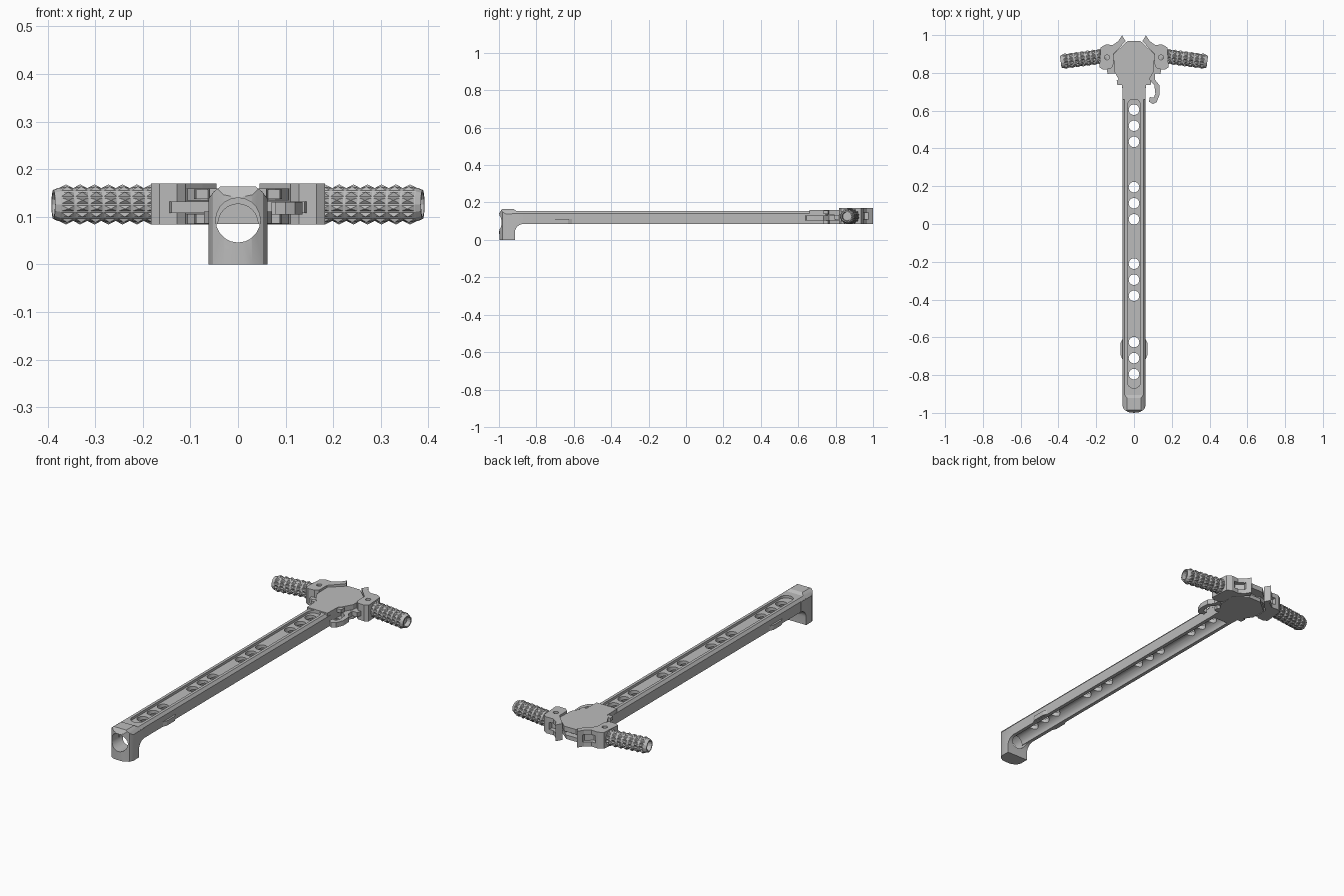
import bpy, bmesh, math
from mathutils import Matrix, Vector

if "Cube" in bpy.data.objects:
    bpy.data.objects.remove(bpy.data.objects["Cube"])

metal = bpy.data.materials.new("grey_metal")
metal.use_nodes = True
GREY = (0.5, 0.5, 0.5, 1)
metal.diffuse_color = GREY
metal.node_tree.nodes["Principled BSDF"].inputs["Base Color"].default_value = GREY


def finish(name, bm):
    bmesh.ops.recalc_face_normals(bm, faces=bm.faces)
    mesh = bpy.data.meshes.new(name)
    bm.to_mesh(mesh)
    bm.free()
    mesh.materials.append(metal)
    obj = bpy.data.objects.new(name, mesh)
    bpy.context.collection.objects.link(obj)
    return obj


def prism(name, points, axis, low, high):
    """Extrude a 2D outline along x, y or z."""
    place = {"x": lambda a, b, d: (d, a, b),
             "y": lambda a, b, d: (a, d, b),
             "z": lambda a, b, d: (a, b, d)}[axis]
    bm = bmesh.new()
    face = bm.faces.new([bm.verts.new(place(a, b, low)) for a, b in points])
    new = bmesh.ops.extrude_face_region(bm, geom=[face])["geom"]
    bmesh.ops.translate(bm, vec=place(0, 0, high - low),
                        verts=[v for v in new if isinstance(v, bmesh.types.BMVert)])
    return finish(name, bm)


def both_sides(half):
    return half + [(-a, b) for a, b in reversed(half)]


def arc(cx, cy, r, start, end, n):
    steps = [math.radians(start + (end - start) * i / n) for i in range(n + 1)]
    return [(cx + r * math.cos(t), cy + r * math.sin(t)) for t in steps]


def circle(cx, cy, r, n=24):
    return arc(cx, cy, r, 0, 360, n)[:-1]


def apply_modifier(obj, mod):
    bpy.context.view_layer.objects.active = obj
    bpy.ops.object.modifier_apply(modifier=mod.name)


def cut(obj, tool, operation="DIFFERENCE"):
    mod = obj.modifiers.new("cut", "BOOLEAN")
    mod.operation, mod.solver, mod.object = operation, "EXACT", tool
    apply_modifier(obj, mod)
    bpy.data.objects.remove(tool)


def mirror(obj):
    apply_modifier(obj, obj.modifiers.new("mirror", "MIRROR"))


def smooth(obj):
    bpy.ops.object.select_all(action="DESELECT")
    obj.select_set(True)
    bpy.context.view_layer.objects.active = obj
    bpy.ops.object.shade_smooth_by_angle(angle=math.radians(28))


# Long bar, chamfered on top and hollowed from below
bar = prism("bar", both_sides([(0.061, 0.085), (0.061, 0.14), (0.05, 0.154)]),
            "y", -0.93, 0.78)
channel = [(0.042, 0.05)] + arc(0, 0.085, 0.042, 0, 180, 16) + [(-0.042, 0.05)]
cut(bar, prism("channel_cutter", channel, "y", -0.96, 0.68))
slot = arc(0, 0.627, 0.035, 0, 180, 12) + arc(0, -0.835, 0.035, 180, 360, 12)
cut(bar, prism("slot_cutter", slot, "z", 0.141, 0.3))
for group in (0.52, 0.11, -0.295, -0.71):
    for step in (-0.085, 0, 0.085):
        cut(bar, prism("hole_cutter", circle(0, group + step, 0.028), "z", 0.05, 0.3))
smooth(bar)

# Front hook: side outline trimmed by front and top outlines
side = [(-0.998, 0), (-0.915, 0), (-0.915, 0.04)] + arc(-0.87, 0.04, 0.045, 180, 90, 6)[1:]
side += [(-0.87, 0.154), (-0.905, 0.154), (-0.92, 0.164), (-0.985, 0.164), (-1, 0.14)]
hook = prism("front_hook", side, "x", -0.1, 0.1)
front = both_sides([(0.062, -0.1), (0.062, 0.138), (0.05, 0.154), (0.034, 0.166)])
cut(hook, prism("front_trim", front, "y", -1.2, -0.7), "INTERSECT")
plan = [(0.08, -0.8), (0.08, -0.94), (0.062, -0.962), (0.053, -0.982), (0.03, -0.996), (0, -1)]
plan += [(-a, b) for a, b in reversed(plan[:-1])]
cut(hook, prism("plan_trim", plan, "z", -0.2, 0.4), "INTERSECT")
cut(hook, prism("bore_cutter", circle(0, 0.093, 0.047, 20), "y", -1.2, -0.8))
smooth(hook)

# Guide lugs near the front of the bar
lug = prism("guide_lugs", [(0.05, -0.715), (0.062, -0.715), (0.071, -0.695),
                           (0.071, -0.63), (0.062, -0.61), (0.05, -0.61)], "z", 0.086, 0.111)
mirror(lug)

# Head: two plates around a narrower core
outline = both_sides([(0.06, 0.66), (0.063, 0.745), (0.078, 0.76), (0.106, 0.81),
                      (0.108, 0.90), (0.035, 0.968)])
prism("head_top_plate", outline, "z", 0.134, 0.16)
lower = both_sides([(0.061, 0.68), (0.063, 0.745), (0.106, 0.81), (0.108, 0.89), (0.035, 0.95)])
prism("head_bottom_plate", lower, "z", 0.085, 0.106)
core = both_sides([(0.055, 0.68), (0.06, 0.86), (0.03, 0.92)])
prism("head_core", core, "z", 0.09, 0.15)

# Shoulder stops beside the neck
for name, low, high in (("lower_stops", 0.086, 0.106), ("upper_stops", 0.138, 0.157)):
    stop = prism(name, [(0.05, 0.735), (0.088, 0.735), (0.092, 0.76), (0.05, 0.78)],
                 "z", low, high)
    mirror(stop)

# Pivoting levers with a thumb pad at the back
lever_plan = [(0.045, 0.968), (0.063, 0.999), (0.083, 0.968), (0.112, 0.948), (0.15, 0.95),
              (0.176, 0.935), (0.183, 0.83), (0.165, 0.818), (0.128, 0.82), (0.11, 0.835),
              (0.109, 0.90), (0.075, 0.935)]
lever = prism("levers", lever_plan, "z", 0.084, 0.17)
cut(lever, prism("pin_cutter", circle(0.143, 0.882, 0.013, 16), "z", 0.155, 0.3))
recess = [(0.085, 1.01), (0.075, 0.955), (0.11, 0.925), (0.135, 0.927), (0.135, 1.01)]
cut(lever, prism("recess_cutter", recess, "z", 0.108, 0.146))
mirror(lever)
tab = prism("lever_tabs", [(0.04, 0.80), (0.14, 0.795), (0.15, 0.85), (0.12, 0.91), (0.05, 0.93)],
            "z", 0.108, 0.132)
mirror(tab)

# Latch claw on the left side
claw = [(0.07, 0.80), (0.07, 0.758), (0.09, 0.752), (0.108, 0.735), (0.113, 0.69),
        (0.104, 0.668), (0.084, 0.672), (0.079, 0.648), (0.10, 0.635), (0.12, 0.645),
        (0.136, 0.685), (0.134, 0.735), (0.11, 0.765), (0.11, 0.80)]
prism("latch_claw", claw, "z", 0.105, 0.131)

# Grips: turned cylinders covered in rows of small pyramid studs
SIDES, COLUMNS, PITCH, RADIUS = 14, 7, 0.03, 0.036
profile = [(-0.02, RADIUS)] + [(i * PITCH, RADIUS) for i in range(COLUMNS + 1)]
profile += [(0.222, 0.031), (0.222, 0.025), (0.20, 0.023)]
bm = bmesh.new()
rings = [[bm.verts.new((x, r * math.cos(t), r * math.sin(t)))
          for t in (math.tau * k / SIDES for k in range(SIDES))] for x, r in profile]
studded = []
for i in range(len(rings) - 1):
    for k in range(SIDES):
        n = (k + 1) % SIDES
        face = bm.faces.new((rings[i][k], rings[i][n], rings[i + 1][n], rings[i + 1][k]))
        if 1 <= i <= COLUMNS:
            studded.append(face)
bm.faces.new(rings[0])
bm.faces.new(rings[-1])
bmesh.ops.recalc_face_normals(bm, faces=bm.faces)
bmesh.ops.inset_individual(bm, faces=studded, thickness=0.003)
bmesh.ops.poke(bm, faces=studded, offset=0.007)
direction = Vector((0.225, -0.03, 0))
bm.transform(Matrix.Translation((0.168, 0.888, 0.126))
             @ Matrix.Rotation(math.atan2(direction.y, direction.x), 4, "Z"))
grip = finish("grips", bm)
mirror(grip)
